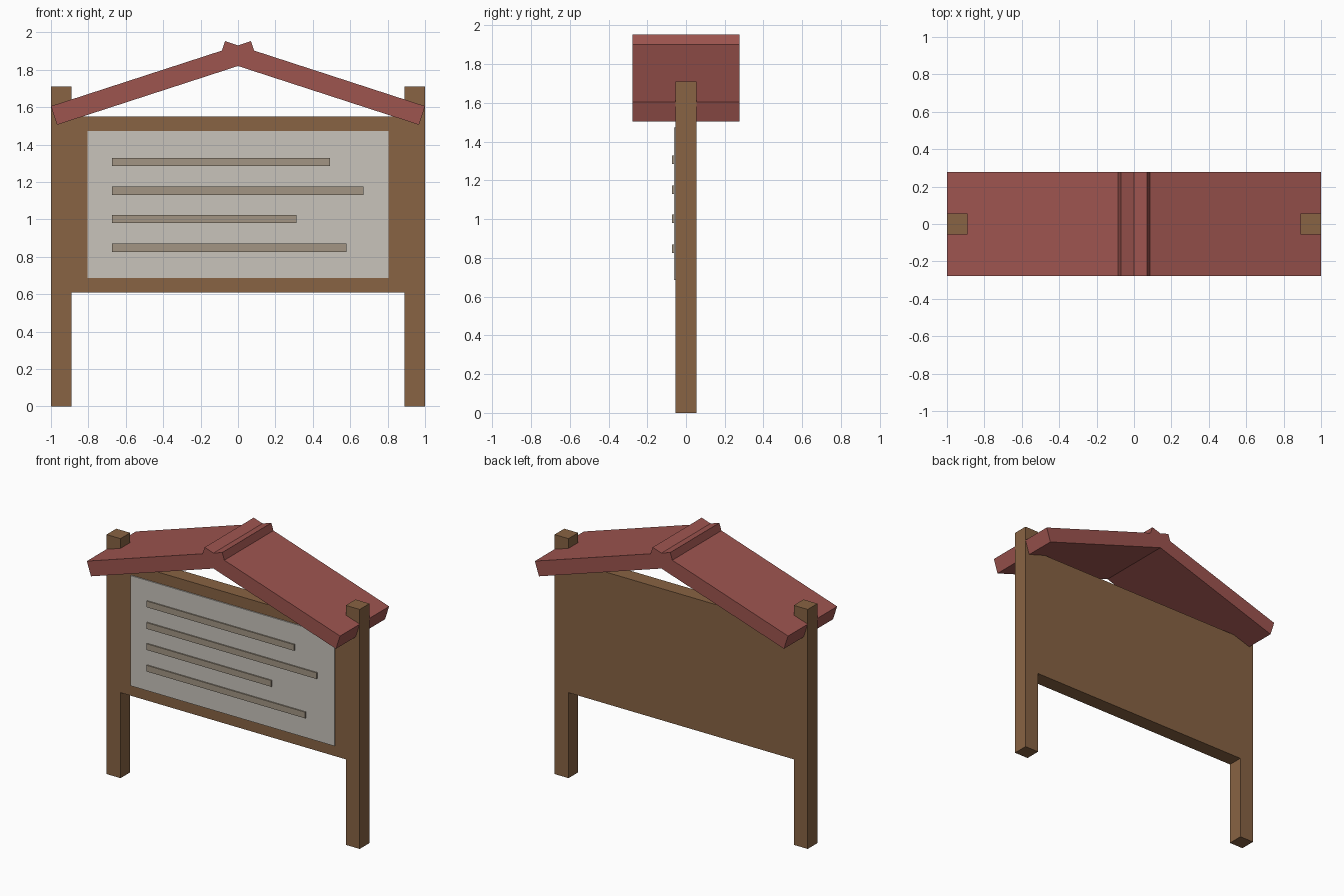
import bpy
import math
from mathutils import Matrix

if "Cube" in bpy.data.objects:
    bpy.data.objects.remove(bpy.data.objects["Cube"])


def material(name, rgb):
    m = bpy.data.materials.new(name)
    m.diffuse_color = (*rgb, 1)
    m.use_nodes = True
    m.node_tree.nodes["Principled BSDF"].inputs["Base Color"].default_value = m.diffuse_color
    return m


wood = material("brown_wood", (0.246, 0.125, 0.056))
red = material("red_roof", (0.337, 0.089, 0.078))
paper = material("pale_grey_paper", (0.58, 0.55, 0.50))
ink = material("taupe_lines", (0.36, 0.30, 0.23))


def box(name, x, y, z, mat):
    """Axis-aligned box from (min, max) ranges."""
    bpy.ops.mesh.primitive_cube_add(size=1)
    ob = bpy.context.object
    ob.name = name
    centre = [(a + b) / 2 for a, b in (x, y, z)]
    size = [b - a for a, b in (x, y, z)]
    ob.data.transform(Matrix.Diagonal((*size, 1)))
    ob.location = centre
    ob.data.materials.append(mat)
    return ob


# Posts and sloping roof planks, whose ends cross at the ridge
for side, label in ((-1, "left"), (1, "right")):
    x = sorted((side * 0.89, side * 1.0))
    box(label + "_post", x, (-0.055, 0.055), (0, 1.71), wood)
    plank = box(label + "_roof_plank", (-0.5625, 0.5625), (-0.277, 0.277),
                (-0.0525, 0.0525), red)
    plank.location = (side * 0.449, 0, 1.729)
    plank.rotation_euler.y = side * math.radians(18)

# Backing board between the posts
box("board", (-0.89, 0.89), (-0.054, 0.054), (0.61, 1.55), wood)

# Notice sheet
box("notice_sheet", (-0.805, 0.805), (-0.062, -0.053), (0.685, 1.472), paper)

# Raised text lines of differing length
for i, (end, z) in enumerate(((0.492, 1.307), (0.67, 1.153),
                              (0.312, 1.002), (0.58, 0.848))):
    box(f"notice_line_{i + 1}", (-0.673, end), (-0.071, -0.0615),
        (z - 0.022, z + 0.022), ink)
